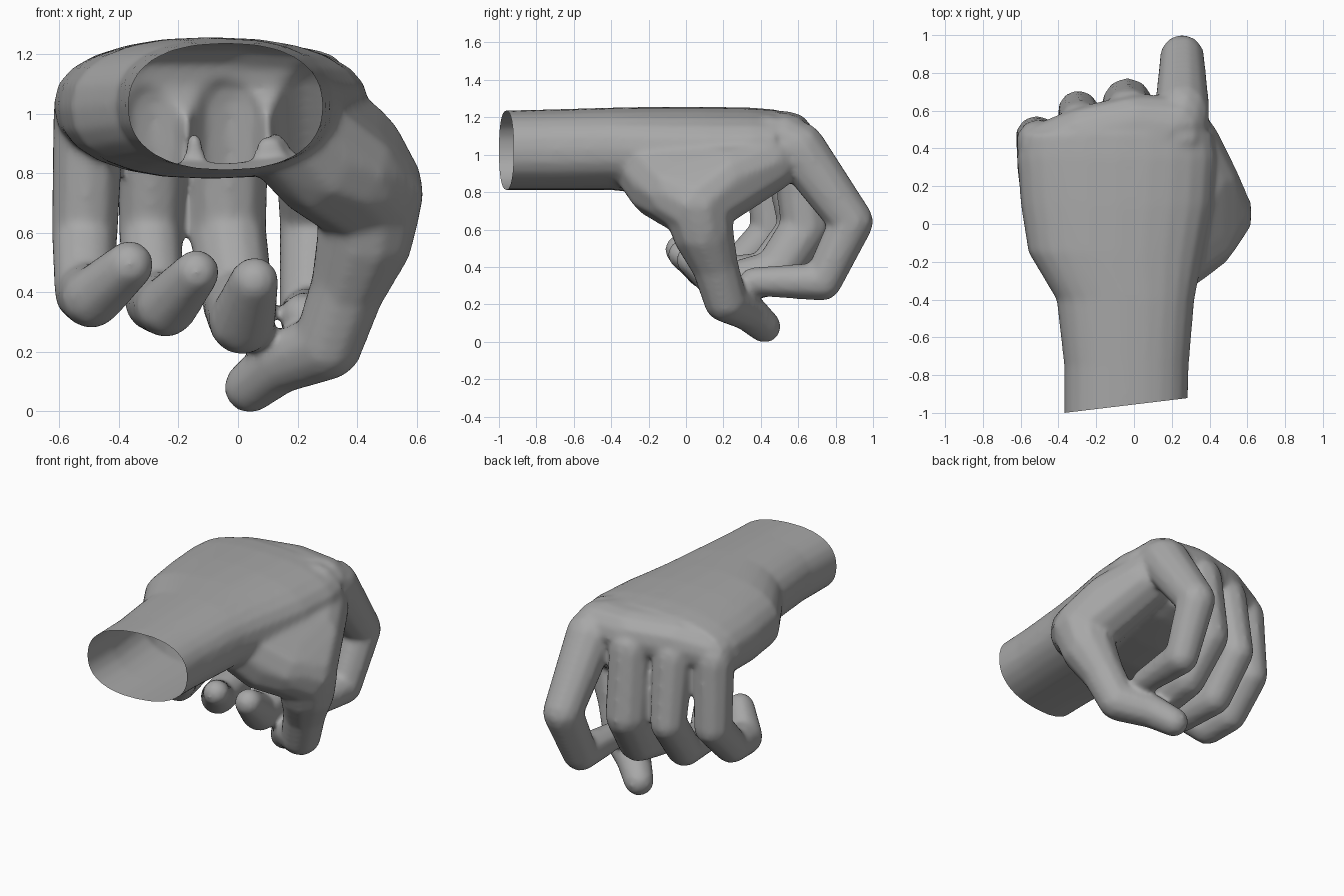
import bpy
import bmesh
from math import cos, sin, pi
from mathutils import Matrix, Vector

cube = bpy.data.objects.get("Cube")
if cube:
    bpy.data.objects.remove(cube, do_unlink=True)

skin = bpy.data.materials.new("plain grey")
skin.use_nodes = True
grey = (0.39, 0.39, 0.39, 1)
skin.diffuse_color = grey
skin.node_tree.nodes["Principled BSDF"].inputs["Base Color"].default_value = grey

bm = bmesh.new()


def hull(balls):
    """Solid wrapped tightly around a few balls given as x, y, z, radius."""
    part = bmesh.new()
    for x, y, z, r in balls:
        bmesh.ops.create_icosphere(part, subdivisions=2, radius=r,
                                   matrix=Matrix.Translation((x, y, z)))
    result = bmesh.ops.convex_hull(part, input=part.verts[:])
    inside = {v for v in result["geom_interior"] if isinstance(v, bmesh.types.BMVert)}
    bmesh.ops.delete(part, geom=list(inside), context="VERTS")
    bmesh.ops.recalc_face_normals(part, faces=part.faces[:])
    piece = bpy.data.meshes.new("piece")
    part.to_mesh(piece)
    part.free()
    bm.from_mesh(piece)
    bpy.data.meshes.remove(piece)


def limb(joints):
    """Jointed finger: one hull per bone."""
    for pair in zip(joints, joints[1:]):
        hull(pair)


def loft(sections, sides=24):
    """Closed body through rounded sections given as y, x range, z range."""
    def bulge(c):
        return abs(c) ** 0.85 * (1 if c > 0 else -1)
    rings = []
    for y, x0, x1, z0, z1 in sections:
        ring = []
        for i in range(sides):
            a = 2 * pi * i / sides
            ring.append(bm.verts.new(((x0 + x1) / 2 + bulge(cos(a)) * (x1 - x0) / 2, y,
                                      (z0 + z1) / 2 + bulge(sin(a)) * (z1 - z0) / 2)))
        rings.append(ring)
    faces = [bm.faces.new(rings[0]), bm.faces.new(rings[-1])]
    for a, b in zip(rings, rings[1:]):
        for i in range(sides):
            j = (i + 1) % sides
            faces.append(bm.faces.new((a[i], a[j], b[j], b[i])))
    bmesh.ops.recalc_face_normals(bm, faces=faces)


# Forearm and palm
loft([(-1.15, -0.37, 0.28, 0.82, 1.24),
      (-0.75, -0.37, 0.29, 0.82, 1.25),
      (-0.4, -0.41, 0.32, 0.82, 1.26),
      (-0.15, -0.56, 0.37, 0.79, 1.265),
      (0.1, -0.6, 0.42, 0.79, 1.265),
      (0.35, -0.62, 0.44, 0.81, 1.26),
      (0.48, -0.6, 0.42, 0.85, 1.25)])

# Slanted row of knuckles
hull([(-0.48, 0.41, 1.06, 0.13), (-0.26, 0.49, 1.1, 0.14),
      (0, 0.55, 1.1, 0.14), (0.24, 0.53, 1.08, 0.15),
      (0, 0.3, 1.1, 0.15)])

# Thumb mound and the web towards the first knuckle
hull([(0.12, -0.25, 1.0, 0.18), (0.27, -0.14, 0.84, 0.18),
      (0.38, -0.06, 0.8, 0.18), (0.44, 0.05, 0.74, 0.19),
      (0.4, 0.23, 0.89, 0.155), (0.28, 0.44, 0.97, 0.17)])

# Thumb
limb([(0.44, 0.06, 0.73, 0.19), (0.43, 0.085, 0.61, 0.17),
      (0.37, 0.15, 0.43, 0.13), (0.3, 0.21, 0.23, 0.12),
      (0.14, 0.33, 0.17, 0.105), (0.04, 0.42, 0.09, 0.09)])

# Index finger
limb([(0.24, 0.45, 1.08, 0.15), (0.255, 0.6, 1.04, 0.15),
      (0.255, 0.885, 0.65, 0.12), (0.24, 0.73, 0.33, 0.105),
      (0.22, 0.36, 0.33, 0.078)])

# Middle finger
limb([(0, 0.42, 1.1, 0.14), (-0.025, 0.59, 1.03, 0.135),
      (-0.035, 0.64, 0.62, 0.135), (0, 0.48, 0.38, 0.125),
      (0.015, 0.2, 0.31, 0.115), (0.055, 0.03, 0.445, 0.085)])

# Ring finger
limb([(-0.24, 0.38, 1.09, 0.14), (-0.28, 0.53, 1.02, 0.125),
      (-0.295, 0.6, 0.62, 0.11), (-0.28, 0.42, 0.38, 0.105),
      (-0.24, 0.14, 0.36, 0.105), (-0.14, -0.02, 0.475, 0.08)])

# Little finger
limb([(-0.46, 0.3, 1.08, 0.11), (-0.5, 0.43, 1.02, 0.125),
      (-0.515, 0.46, 0.6, 0.115), (-0.515, 0.28, 0.41, 0.105),
      (-0.49, 0.1, 0.39, 0.105), (-0.365, -0.03, 0.5, 0.085)])

mesh = bpy.data.meshes.new("hand")
bm.to_mesh(mesh)
bm.free()
hand = bpy.data.objects.new("hand", mesh)
bpy.context.collection.objects.link(hand)

# Fuse the parts into one skin and soften the joins
fuse = hand.modifiers.new("fuse", "REMESH")
fuse.mode = "VOXEL"
fuse.voxel_size = 0.014
soften = hand.modifiers.new("soften", "SMOOTH")
soften.factor = 0.5
soften.iterations = 14
bpy.context.view_layer.update()
graph = bpy.context.evaluated_depsgraph_get()
fused = bpy.data.meshes.new_from_object(hand.evaluated_get(graph))
hand.modifiers.clear()
hand.data = fused
bpy.data.meshes.remove(mesh)
fused.name = "hand"

# Slice the wrist open at a slant, leaving a hollow shell
bm = bmesh.new()
bm.from_mesh(fused)
bmesh.ops.bisect_plane(bm, geom=bm.verts[:] + bm.edges[:] + bm.faces[:],
                       plane_co=Vector((-0.37, -1, 1)), plane_no=Vector((-0.12, 1, 0)),
                       clear_inner=True)
low = min(v.co.z for v in bm.verts)
bmesh.ops.translate(bm, verts=bm.verts[:], vec=(0, 0, -low))
for face in bm.faces:
    face.smooth = True
    face.material_index = 0
bm.to_mesh(fused)
bm.free()
fused.materials.clear()
fused.materials.append(skin)
